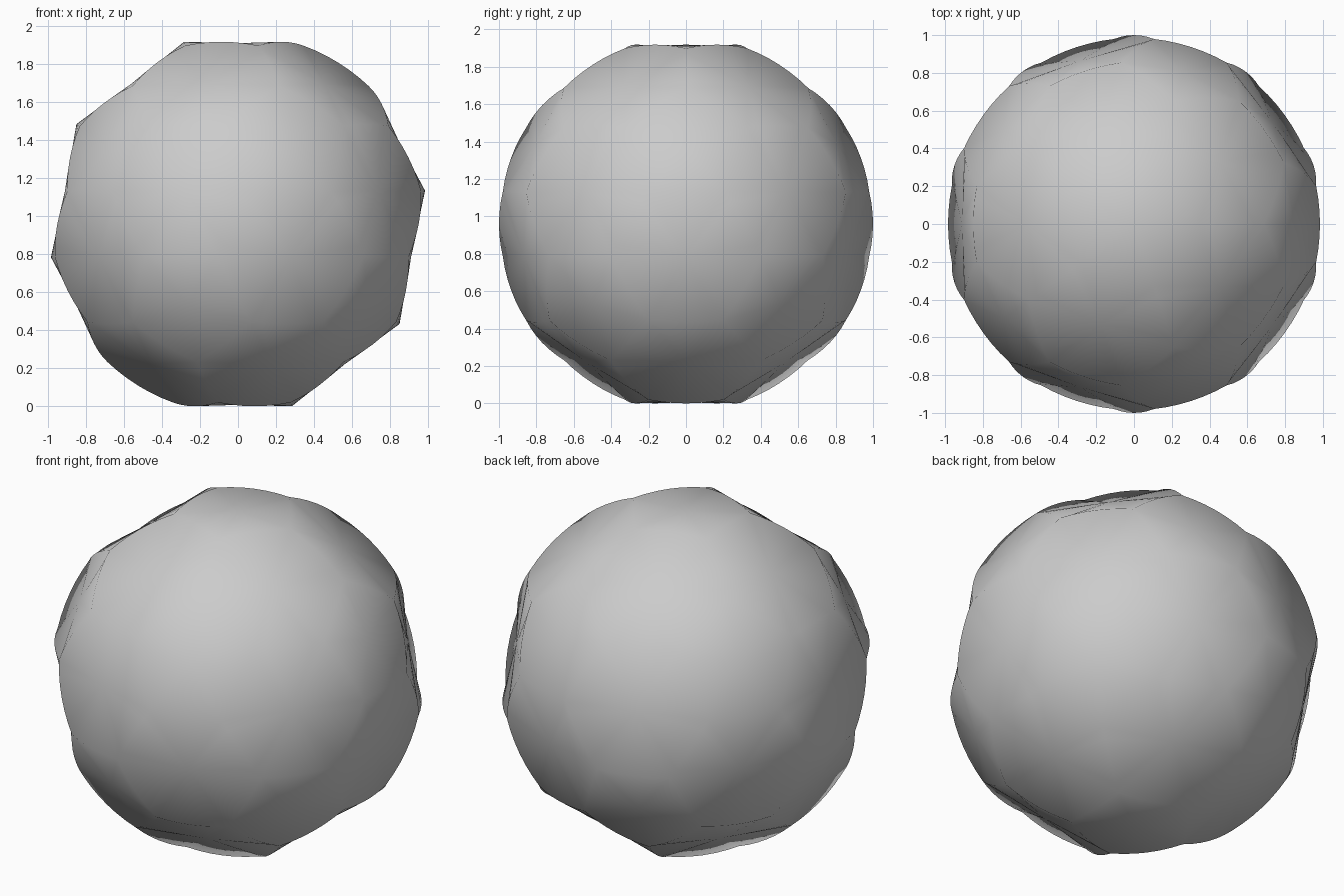
import bpy
import bmesh
from math import sin, cos, atan, radians
from mathutils import Vector

default = bpy.data.objects.get("Cube")
if default:
    bpy.data.objects.remove(default, do_unlink=True)

SEGMENTS = 6  # pieces along each curved seam

# Icosahedron corners, one pointing straight up
tilt = atan(2)
corners = [Vector((0, 0, 1)), Vector((0, 0, -1))]
for i in range(5):
    a = radians(72 * i)
    upper = Vector((sin(tilt) * cos(a), sin(tilt) * sin(a), cos(tilt)))
    corners += [upper, -upper]

# Cut every corner off to get the pentagon and hexagon panels
cage = bmesh.new()
for p in corners:
    for q in corners:
        if p is not q and (p - q).length < 1.2:
            cage.verts.new(((2 * p + q) / 3).normalized())
bmesh.ops.convex_hull(cage, input=cage.verts[:])
bmesh.ops.dissolve_limit(cage, angle_limit=radians(5),
                         verts=cage.verts[:], edges=cage.edges[:])

# Bend the seams onto the sphere and span each panel between them
ball = bmesh.new()
for face in cage.faces:
    ring = []
    pts = [v.co.normalized() for v in face.verts]
    for p, q in zip(pts, pts[1:] + pts[:1]):
        ring += [p.slerp(q, k / SEGMENTS) for k in range(SEGMENTS)]
    hub = ball.verts.new(sum(ring, Vector()) / len(ring))
    rim = [ball.verts.new(p) for p in ring]
    for p, q in zip(rim, rim[1:] + rim[:1]):
        ball.faces.new((hub, p, q))
cage.free()
bmesh.ops.remove_doubles(ball, verts=ball.verts[:], dist=0.001)
bmesh.ops.recalc_face_normals(ball, faces=ball.faces[:])

# Stand the ball on the ground
bottom = min(v.co.z for v in ball.verts)
bmesh.ops.translate(ball, verts=ball.verts[:], vec=(0, 0, -bottom))
for f in ball.faces:
    f.smooth = True

mesh = bpy.data.meshes.new("panelled_ball")
ball.to_mesh(mesh)
ball.free()
obj = bpy.data.objects.new("panelled_ball", mesh)
bpy.context.collection.objects.link(obj)

# Plain grey
grey = bpy.data.materials.new("light_grey")
grey.use_nodes = True
colour = (0.6, 0.6, 0.6, 1)
grey.diffuse_color = colour
for node in grey.node_tree.nodes:
    if node.type == 'BSDF_PRINCIPLED':
        node.inputs["Base Color"].default_value = colour
mesh.materials.append(grey)
